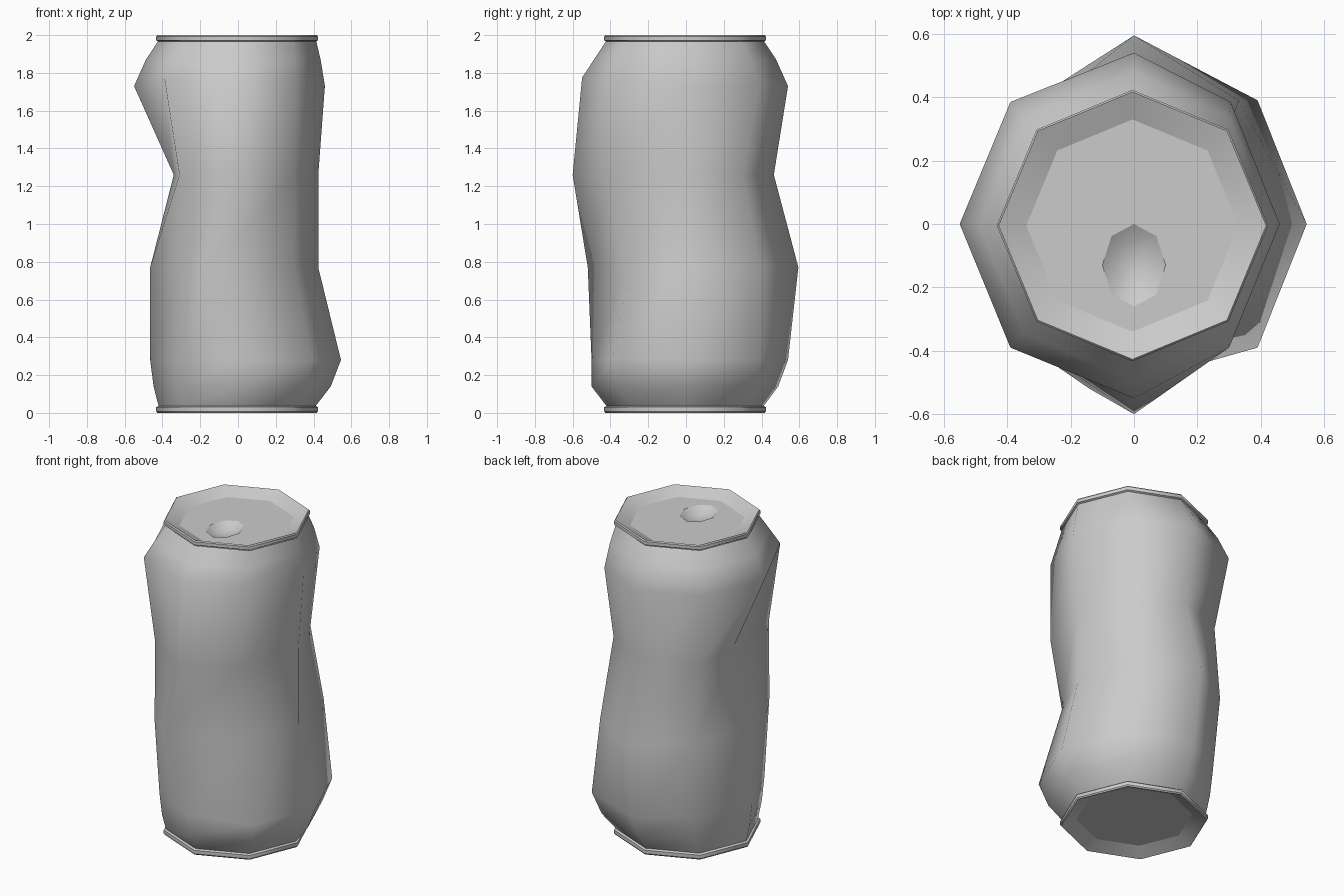
import bpy, bmesh, math
from mathutils import Vector

if "Cube" in bpy.data.objects:
    bpy.data.objects.remove(bpy.data.objects["Cube"])

N = 8
C = -0.005  # rim centre offset in x and y


def circle(r, z, cx=C, cy=C, ry=None):
    ry = r if ry is None else ry
    return [Vector((cx + r * math.cos(i * math.tau / N),
                    cy + ry * math.sin(i * math.tau / N), z)) for i in range(N)]


def blend(a, b, t, z):
    out = [p.lerp(q, t) for p, q in zip(a, b)]
    for p in out:
        p.z = z
    return out


def skin(name, rings, cap=False, tip=None, sharp_rings=False):
    """Join a stack of 8-point rings, optionally closing the last one."""
    bm = bmesh.new()
    loops = [[bm.verts.new(p) for p in ring] for ring in rings]
    for a, b in zip(loops, loops[1:]):
        for i in range(N):
            j = (i + 1) % N
            bm.faces.new((a[i], a[j], b[j], b[i]))
    last = loops[-1]
    if cap:
        bm.faces.new(last)
    if tip:
        t = bm.verts.new(tip)
        for i in range(N):
            bm.faces.new((last[i], last[(i + 1) % N], t))
    for f in bm.faces:
        f.smooth = True
    if sharp_rings:
        for loop in loops:
            for i in range(N):
                e = bm.edges.get((loop[i], loop[(i + 1) % N]))
                if e:
                    e.smooth = False
    bm.normal_update()
    me = bpy.data.meshes.new(name)
    bm.to_mesh(me)
    bm.free()
    ob = bpy.data.objects.new(name, me)
    bpy.context.collection.objects.link(ob)
    return ob


# Crumpled body: dented cross-sections, counter-clockwise from +x
dents = {
    0.28: [(.545, 0), (.39, .39), (0, .54), (-.29, .36),
           (-.465, 0), (-.30, -.36), (0, -.50), (.39, -.39)],
    0.77: [(.425, 0), (.33, .39), (0, .595), (-.32, .39),
           (-.465, 0), (-.30, -.41), (-.14, -.52), (.295, -.295)],
    1.26: [(.425, 0), (.30, .30), (0, .465), (-.325, .335),
           (-.34, 0), (-.31, -.39), (0, -.60), (.30, -.39)],
    1.73: [(.46, 0), (.305, .385), (0, .54), (-.39, .385),
           (-.55, 0), (-.39, -.39), (0, -.55), (.30, -.39)],
}
rows = [[Vector((x, y, z)) for x, y in pts] for z, pts in dents.items()]
for i in (5, 6, 7):          # front of the upper shoulder sits higher
    rows[3][i].z = 1.775
neck_low, neck_top = circle(.415, .035), circle(.42, 1.965)
low = blend(neck_low, rows[0], .6, .14)
low[6].y = -.50
high = blend(neck_top, rows[3], .5, 1.87)
skin("can_body", [neck_low, low, *rows, high, neck_top])

# Top rim, recessed lid and the drinking hole bowl
hole = dict(cx=0, cy=-.13)
skin("top_rim_and_lid", [
    circle(.415, 1.965), circle(.428, 1.972), circle(.428, 1.993),
    circle(.422, 2.0), circle(.335, 1.96),
    circle(.10, 1.96, ry=.13, **hole)], sharp_rings=True)
skin("opening_bowl", [
    circle(.10, 1.96, ry=.13, **hole),
    circle(.06, 1.93, ry=.08, **hole)], tip=(0, -.13, 1.92))

# Bottom rim and recessed base (built downwards, then normals flipped outwards)
base = skin("bottom_rim_and_base", [
    circle(.415, .038), circle(.428, .03), circle(.428, .008),
    circle(.422, 0), circle(.335, .04)], cap=True, sharp_rings=True)
bm = bmesh.new()
bm.from_mesh(base.data)
bmesh.ops.recalc_face_normals(bm, faces=bm.faces)
cap_face = min(bm.faces, key=lambda f: f.calc_center_median().xy.length)
if cap_face.normal.z > 0:
    bmesh.ops.reverse_faces(bm, faces=bm.faces)
bm.to_mesh(base.data)
bm.free()
